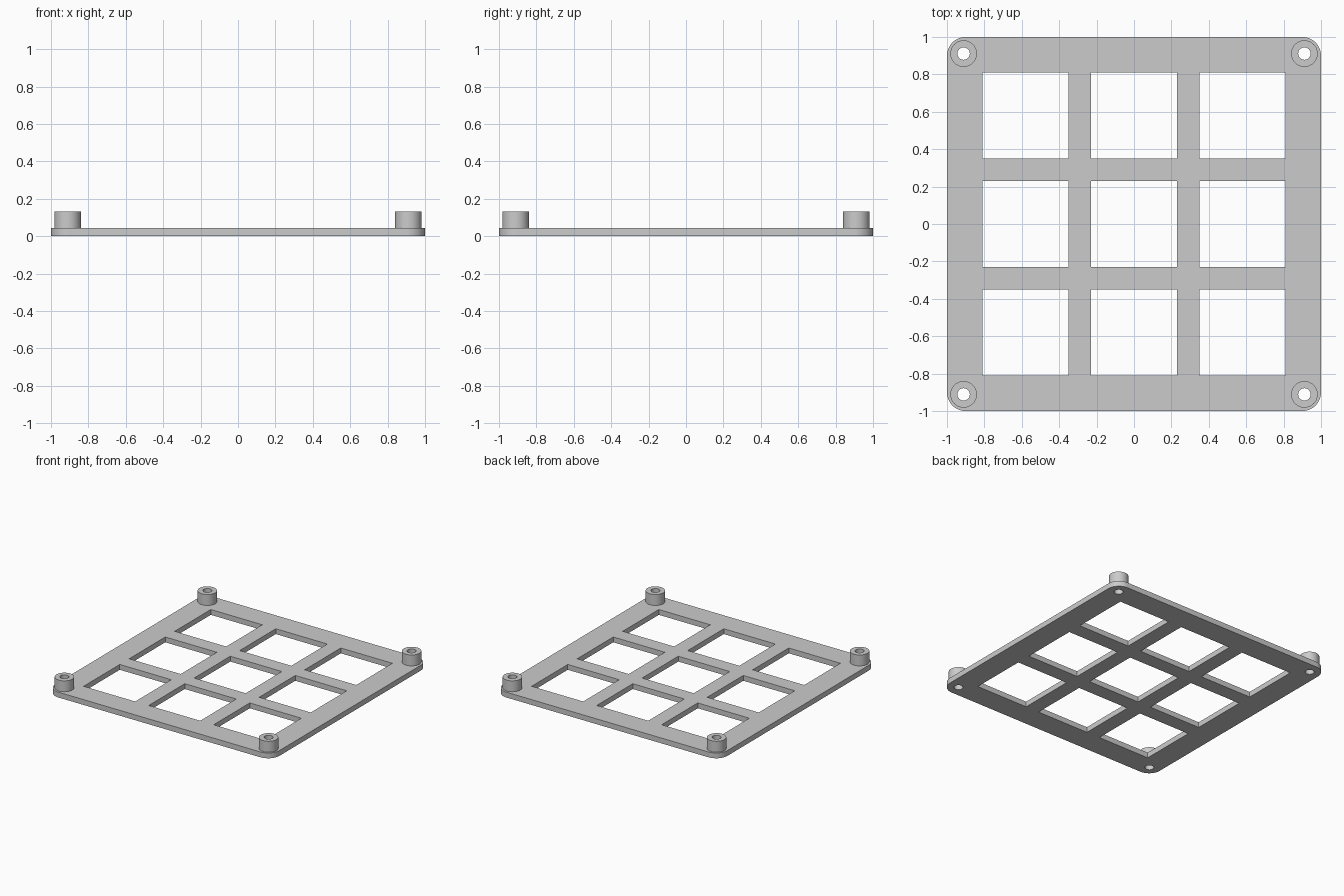
import bpy
import bmesh
from math import cos, sin, pi, radians

cube = bpy.data.objects.get("Cube")
if cube:
    bpy.data.objects.remove(cube, do_unlink=True)

PLATE_TOP, POST_TOP = 0.043, 0.131
POST_OFFSET, POST_RADIUS, HOLE_RADIUS = 0.911, 0.071, 0.033
CORNER_RADIUS = 0.1
WINDOW_PITCH, WINDOW_HALF = 0.58, 0.23
SEGMENTS = 48

grey = bpy.data.materials.new("light_grey")
grey.use_nodes = True
colour = (0.6, 0.6, 0.6, 1)
grey.diffuse_color = colour
grey.node_tree.nodes["Principled BSDF"].inputs["Base Color"].default_value = colour


def arc(cx, cy, r, start=0, sweep=2 * pi, n=SEGMENTS, closed=False):
    steps = n + 1 if closed else n
    return [(cx + r * cos(start + sweep * i / n), cy + r * sin(start + sweep * i / n))
            for i in range(steps)]


def square(cx, cy, h):
    return [(cx - h, cy - h), (cx + h, cy - h), (cx + h, cy + h), (cx - h, cy + h)]


def slab(name, loops, bottom, top):
    """Extrude an outline with holes into a solid mesh object."""
    curve = bpy.data.curves.new(name + "_outline", 'CURVE')
    curve.dimensions = '2D'
    curve.fill_mode = 'BOTH'
    curve.extrude = (top - bottom) / 2
    for loop in loops:
        spline = curve.splines.new('POLY')
        spline.points.add(len(loop) - 1)
        for point, (x, y) in zip(spline.points, loop):
            point.co = (x, y, 0, 1)
        spline.use_cyclic_u = True
    outline = bpy.data.objects.new(name + "_outline", curve)
    bpy.context.collection.objects.link(outline)
    evaluated = outline.evaluated_get(bpy.context.evaluated_depsgraph_get())
    mesh = bpy.data.meshes.new_from_object(evaluated)
    bpy.data.objects.remove(outline, do_unlink=True)

    # Weld the caps to the walls and lift to height
    bm = bmesh.new()
    bm.from_mesh(mesh)
    bmesh.ops.remove_doubles(bm, verts=bm.verts, dist=0.0001)
    bmesh.ops.translate(bm, verts=bm.verts, vec=(0, 0, (top + bottom) / 2))
    bmesh.ops.recalc_face_normals(bm, faces=bm.faces)
    bm.to_mesh(mesh)
    bm.free()

    mesh.name = name
    mesh.materials.clear()
    mesh.materials.append(grey)
    obj = bpy.data.objects.new(name, mesh)
    bpy.context.collection.objects.link(obj)
    bpy.ops.object.select_all(action='DESELECT')
    obj.select_set(True)
    bpy.context.view_layer.objects.active = obj
    bpy.ops.object.shade_smooth_by_angle(angle=radians(30))
    return obj


corners = [("back_left", 1, 1), ("back_right", -1, 1),
           ("front_right", -1, -1), ("front_left", 1, -1)]

# Grid plate: rounded outline, nine windows, four screw holes
inset = 1 - CORNER_RADIUS
outer = []
for i, (_, sx, sy) in enumerate(corners):
    outer += arc(sx * inset, sy * inset, CORNER_RADIUS, i * pi / 2, pi / 2, 12, True)
windows = [square(i * WINDOW_PITCH, j * WINDOW_PITCH, WINDOW_HALF)
           for i in (-1, 0, 1) for j in (-1, 0, 1)]
holes = [arc(sx * POST_OFFSET, sy * POST_OFFSET, HOLE_RADIUS) for _, sx, sy in corners]
slab("grid_plate", [outer] + windows + holes, 0, PLATE_TOP)

# Hollow corner standoffs
for label, sx, sy in corners:
    x, y = sx * POST_OFFSET, sy * POST_OFFSET
    slab(label + "_standoff", [arc(x, y, POST_RADIUS), arc(x, y, HOLE_RADIUS)],
         PLATE_TOP, POST_TOP)
